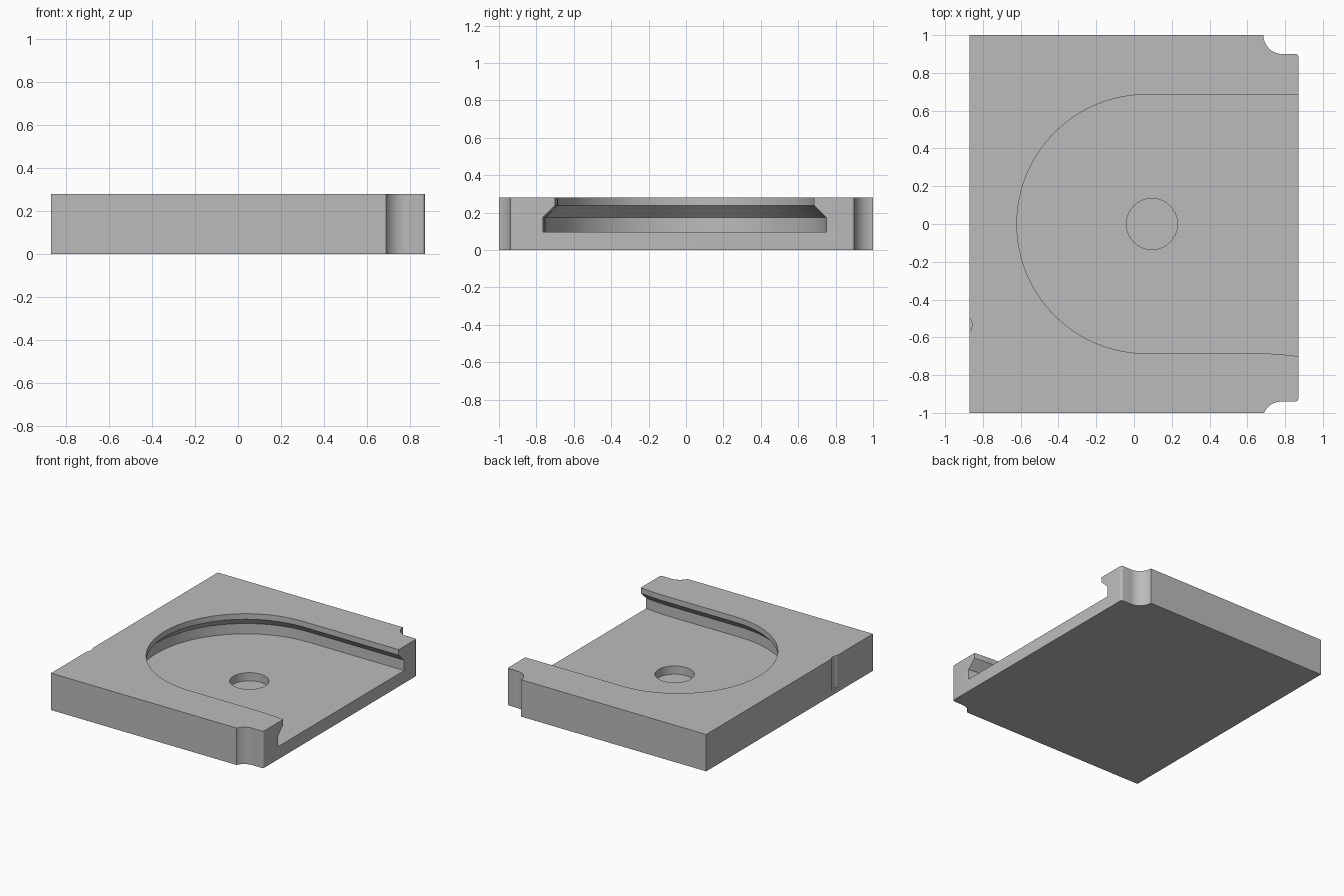
import bpy, bmesh
from math import sin, cos, pi, radians

if "Cube" in bpy.data.objects:
    bpy.data.objects.remove(bpy.data.objects["Cube"], do_unlink=True)

HALF_X, HALF_Y, HEIGHT = 0.87, 1.0, 0.28

grey = bpy.data.materials.new("plain_grey")
grey.use_nodes = True
colour = (0.5, 0.5, 0.5, 1)
grey.diffuse_color = colour
grey.node_tree.nodes["Principled BSDF"].inputs["Base Color"].default_value = colour


def arc(cx, cy, r, start, end, steps):
    """Points along an arc, angles in degrees."""
    angles = [radians(start + (end - start) * i / steps) for i in range(steps + 1)]
    return [(cx + r * cos(a), cy + r * sin(a)) for a in angles]


def loft(name, layers):
    """Closed solid through stacked outlines, given as (outline, z)."""
    bm = bmesh.new()
    rings = [[bm.verts.new((x, y, z)) for x, y in outline] for outline, z in layers]
    for low, high in zip(rings, rings[1:]):
        n = len(low)
        for i in range(n):
            j = (i + 1) % n
            bm.faces.new((low[i], low[j], high[j], high[i]))
    bm.faces.new(rings[0][::-1])
    bm.faces.new(rings[-1])
    bmesh.ops.recalc_face_normals(bm, faces=bm.faces)
    mesh = bpy.data.meshes.new(name)
    bm.to_mesh(mesh)
    bm.free()
    mesh.materials.append(grey)
    obj = bpy.data.objects.new(name, mesh)
    bpy.context.collection.objects.link(obj)
    return obj


def pocket_outline(r):
    """U shape open towards +x, with a slight flare at one side of the mouth."""
    points = arc(0.065, 0, r, 90, 270, 72)
    for i in range(9):
        t = i / 8
        points.append((0.65 + 0.25 * t, -r - 0.02 * t * t))
    return points + [(0.9, r)]


# Block outline with a scooped notch at both +x corners
s = 0.015
outline = [(-HALF_X, HALF_Y), (-HALF_X, -HALF_Y)]
outline += arc(0.78, -1.04, 0.1, 156.4, 90, 12)
outline += arc(HALF_X - s, -0.94 + s, s, -90, 0, 4)
outline += arc(HALF_X - s, 0.9 - s, s, 0, 90, 4)
outline += arc(0.785, 1.0, 0.1, 270, 180, 16)
block = loft("base_block", [(outline, 0), (outline, HEIGHT)])

# Undercut pocket, round recess in its floor, shallow groove in the -x wall
wide, narrow = pocket_outline(0.75), pocket_outline(0.685)
recess = arc(0.095, 0, 0.135, 0, 355, 71)
groove = arc(-0.915, -0.535, 0.057, 0, 350, 35)
cutters = [
    loft("pocket_cutter", [(wide, 0.097), (wide, 0.175), (narrow, 0.238), (narrow, 0.35)]),
    loft("recess_cutter", [(recess, 0.035), (recess, 0.15)]),
    loft("groove_cutter", [(groove, 0.04), (groove, 0.35)]),
]

bpy.ops.object.select_all(action='DESELECT')
bpy.context.view_layer.objects.active = block
block.select_set(True)
for cutter in cutters:
    cutter.hide_render = True
    cut = block.modifiers.new(cutter.name, 'BOOLEAN')
    cut.operation = 'DIFFERENCE'
    cut.solver = 'EXACT'
    cut.object = cutter
    bpy.ops.object.modifier_apply(modifier=cut.name)
    bpy.data.objects.remove(cutter, do_unlink=True)

bpy.ops.object.shade_smooth_by_angle(angle=radians(30))
